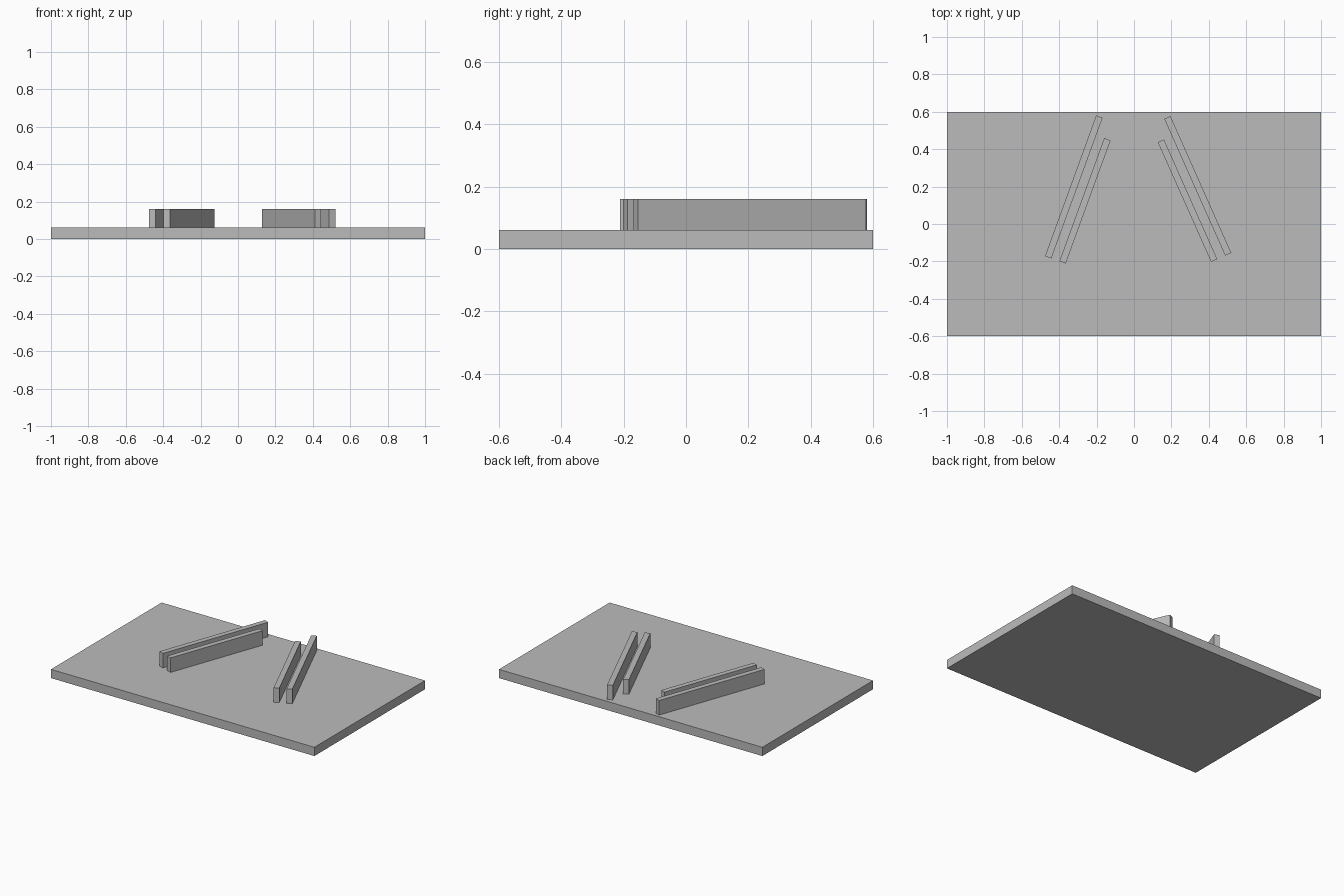
import bpy
import math

cube = bpy.data.objects.get("Cube")
if cube:
    bpy.data.objects.remove(cube, do_unlink=True)

grey = bpy.data.materials.new("plain grey")
grey.use_nodes = True
colour = (0.5, 0.5, 0.5, 1)
grey.diffuse_color = colour
grey.node_tree.nodes["Principled BSDF"].inputs["Base Color"].default_value = colour

BASE_HEIGHT = 0.06
RAIL_HEIGHT = 0.1
RAIL_WIDTH = 0.036


def box(name, centre, size, turn=0):
    """Box with its given centre and size, turned about z in degrees."""
    bpy.ops.mesh.primitive_cube_add(size=1, location=centre)
    obj = bpy.context.object
    obj.name = name
    obj.scale = size
    bpy.ops.object.transform_apply(location=False, rotation=False, scale=True)
    obj.rotation_euler.z = math.radians(turn)
    obj.data.materials.append(grey)
    return obj


# Flat base slab
box("base_slab", (0, 0, BASE_HEIGHT / 2), (2, 1.2, BASE_HEIGHT))

# Two pairs of upright rails converging towards the back
rails = [
    ("right_outer_rail", -0.322, 0.198, 0.8, -20),
    ("right_inner_rail", -0.262, 0.124, 0.7, -20),
    ("left_outer_rail", 0.341, 0.204, 0.8, 24),
    ("left_inner_rail", 0.286, 0.125, 0.7, 24),
]
for name, x, y, length, turn in rails:
    box(name, (x, y, BASE_HEIGHT + RAIL_HEIGHT / 2),
        (RAIL_WIDTH, length, RAIL_HEIGHT), turn)
